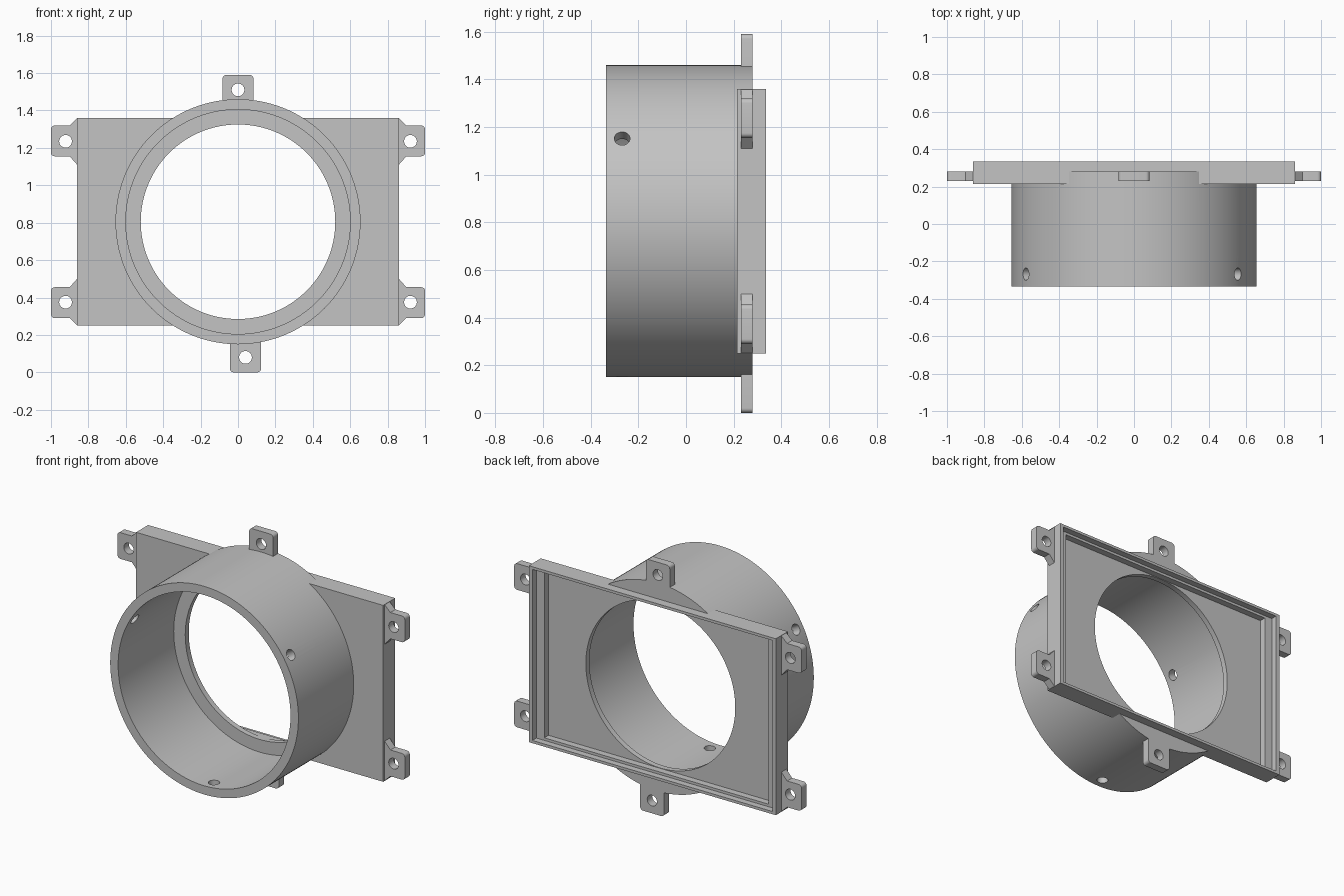
import bpy, bmesh, math
from mathutils import Matrix, Vector

if "Cube" in bpy.data.objects:
    bpy.data.objects.remove(bpy.data.objects["Cube"], do_unlink=True)

MID = 0.805          # height of the tube axis
HALF_W, HALF_H = 0.86, 0.555

grey = bpy.data.materials.new("plain grey")
grey.use_nodes = True
grey.diffuse_color = (0.55, 0.55, 0.55, 1)
grey.node_tree.nodes["Principled BSDF"].inputs["Base Color"].default_value = (0.55, 0.55, 0.55, 1)


def finish(bm, name):
    bmesh.ops.recalc_face_normals(bm, faces=bm.faces)
    mesh = bpy.data.meshes.new(name)
    bm.to_mesh(mesh)
    bm.free()
    mesh.materials.append(grey)
    ob = bpy.data.objects.new(name, mesh)
    bpy.context.collection.objects.link(ob)
    return ob


def prism(name, outline, y0, y1):
    """Extrude an (x, z) outline along y."""
    bm = bmesh.new()
    face = bm.faces.new([bm.verts.new((x, y0, z)) for x, z in outline])
    out = bmesh.ops.extrude_face_region(bm, geom=[face])
    verts = [v for v in out["geom"] if isinstance(v, bmesh.types.BMVert)]
    bmesh.ops.translate(bm, verts=verts, vec=(0, y1 - y0, 0))
    return finish(bm, name)


def block(name, half_w, half_h, y0, y1):
    z0, z1 = MID - half_h, MID + half_h
    return prism(name, [(-half_w, z0), (half_w, z0), (half_w, z1), (-half_w, z1)], y0, y1)


def rod(name, radius, start, end, sides):
    start, end = Vector(start), Vector(end)
    axis = end - start
    turn = axis.to_track_quat('Z', 'Y').to_matrix().to_4x4()
    bm = bmesh.new()
    bmesh.ops.create_cone(bm, cap_ends=True, segments=sides, radius1=radius, radius2=radius,
                          depth=axis.length, matrix=Matrix.Translation((start + end) / 2) @ turn)
    return finish(bm, name)


def arc(cx, cz, r, start):
    """Quarter circle for a rounded tab corner."""
    return [(cx + r * math.cos(math.radians(start + a)), cz + r * math.sin(math.radians(start + a)))
            for a in range(0, 91, 15)]


def combine(target, other, operation):
    mod = target.modifiers.new("join", 'BOOLEAN')
    mod.operation, mod.solver, mod.object = operation, 'EXACT', other
    bpy.context.view_layer.objects.active = target
    bpy.ops.object.modifier_apply(modifier=mod.name)
    bpy.data.objects.remove(other, do_unlink=True)


# Rectangular plate and round sleeve
body = block("mounting_frame_with_sleeve", HALF_W, HALF_H, 0.215, 0.335)
combine(body, rod("sleeve", 0.655, (0, -0.335, MID), (0, 0.28, MID), 160), 'UNION')

# Four side ears with flared roots
R = 0.02
ear = ([(0.845, 1.105), (0.86, 1.11), (0.9, 1.155)] + arc(1 - R, 1.155 + R, R, -90)
       + arc(1 - R, 1.32 - R, R, 0) + [(0.9, 1.32), (0.86, 1.358), (0.845, 1.358)])
screw_holes = []
for sx in (1, -1):
    for sz in (1, -1):
        outline = [(sx * x, MID + sz * (z - MID)) for x, z in ear]
        combine(body, prism("ear", outline, 0.23, 0.28), 'UNION')
        screw_holes.append((sx * 0.922, MID + sz * 0.43))

# Top tab and offset bottom tab
for cx, sz, tip in ((0, 1, 0.785), (0.04, -1, 0.805)):
    outline = ([(0.083, 0.61)] + arc(0.083 - R, tip - R, R, 0)
               + arc(R - 0.083, tip - R, R, 90) + [(-0.083, 0.61)])
    outline = [(cx + x, MID + sz * z) for x, z in outline]
    combine(body, prism("tab", outline, 0.23, 0.28), 'UNION')
    screw_holes.append((cx, MID + sz * (tip - 0.08)))

# Stepped recess in the back
combine(body, block("outer_recess", HALF_W - 0.025, HALF_H - 0.017, 0.295, 0.5), 'DIFFERENCE')
combine(body, block("inner_recess", HALF_W - 0.08, HALF_H - 0.033, 0.253, 0.5), 'DIFFERENCE')

# Wide front bore and narrower opening behind it
combine(body, rod("bore", 0.6, (0, -0.6, MID), (0, 0.218, MID), 160), 'DIFFERENCE')
combine(body, rod("opening", 0.52, (0, -0.6, MID), (0, 0.6, MID), 160), 'DIFFERENCE')

# Screw holes in the tabs
for x, z in screw_holes:
    combine(body, rod("screw_hole", 0.034, (x, 0.1, z), (x, 0.45, z), 32), 'DIFFERENCE')

# Three radial holes near the front of the sleeve
for degrees in (32, 152, 272):
    c, s = math.cos(math.radians(degrees)), math.sin(math.radians(degrees))
    combine(body, rod("radial_hole", 0.033, (0.45 * c, -0.268, MID + 0.45 * s),
                      (0.8 * c, -0.268, MID + 0.8 * s), 32), 'DIFFERENCE')

# Smooth round walls, sharp edges
bpy.ops.object.select_all(action='DESELECT')
body.select_set(True)
bpy.context.view_layer.objects.active = body
bpy.ops.object.shade_smooth_by_angle(angle=math.radians(30))
